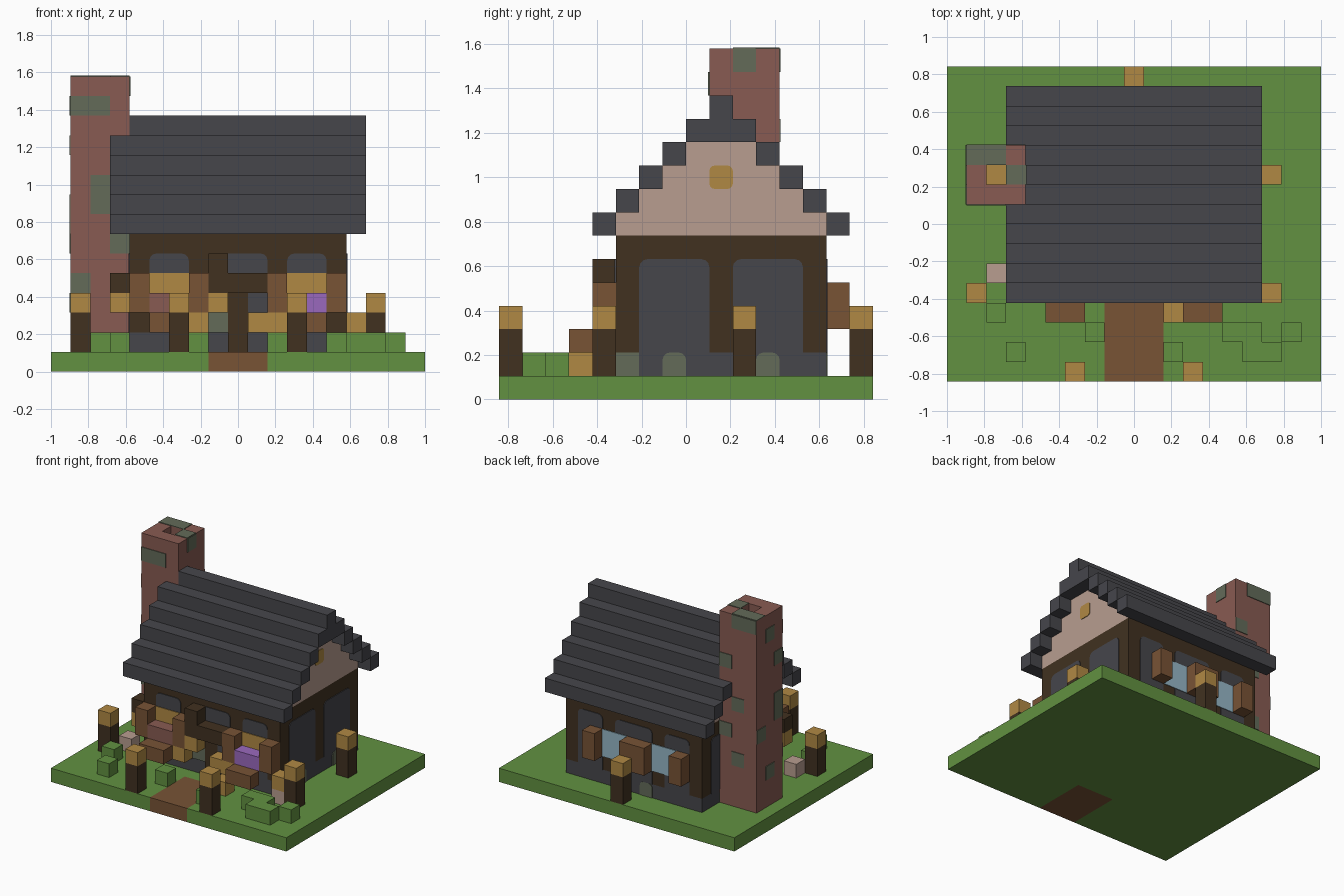
import bpy, bmesh, math
from mathutils import Vector

if "Cube" in bpy.data.objects:
    bpy.data.objects.remove(bpy.data.objects["Cube"])

U = 2 / 19  # one block
ORIGIN = Vector((-9.5, -8, 0))
T = 0.05    # plate thickness, in blocks


def material(name, rgb):
    m = bpy.data.materials.new(name)
    m.use_nodes = True
    lin = [((c / 255 + 0.055) / 1.055) ** 2.4 for c in rgb] + [1]
    m.diffuse_color = lin
    m.node_tree.nodes["Principled BSDF"].inputs["Base Color"].default_value = lin
    return m


grass = material("grass green", (98, 145, 65))
wood = material("plank brown", (120, 83, 53))
timber = material("dark timber", (65, 49, 32))
gold = material("lamp gold", (176, 137, 68))
slate = material("slate grey", (70, 70, 75))
plaster = material("pale plaster", (184, 157, 144))
brick = material("brick red", (136, 91, 82))
moss = material("moss grey", (99, 107, 89))
purple = material("flower purple", (154, 105, 190))
glass = material("pale blue glass", (150, 183, 198))


def finish(name, bm, mat):
    bmesh.ops.recalc_face_normals(bm, faces=bm.faces)
    for v in bm.verts:
        v.co = (v.co + ORIGIN) * U
    me = bpy.data.meshes.new(name)
    bm.to_mesh(me)
    bm.free()
    me.materials.append(mat)
    ob = bpy.data.objects.new(name, me)
    bpy.context.scene.collection.objects.link(ob)
    return ob


def blocks(name, mat, *parts):
    """Boxes given as block position and size, joined in one mesh."""
    bm = bmesh.new()
    for i, j, k, w, d, h in parts:
        verts = bmesh.ops.create_cube(bm, size=1)["verts"]
        for v in verts:
            v.co = Vector((i + w * (v.co.x + .5), j + d * (v.co.y + .5), k + h * (v.co.z + .5)))
    return finish(name, bm, mat)


def plate(name, mat, axis, plane, out, a, b, w, h, r_top=0, r_low=0):
    """Thin plate on a face square to an axis, with optional rounded corners."""
    pts = []
    corners = ((a, b, r_low, 180), (a + w, b, r_low, 270), (a + w, b + h, r_top, 0), (a, b + h, r_top, 90))
    for n, (x, y, r, start) in enumerate(corners):
        cx = x + r if n in (0, 3) else x - r
        cy = y + r if n < 2 else y - r
        for t in ((0, 30, 60, 90) if r else (0,)):
            q = math.radians(start + t)
            pts.append((cx + r * math.cos(q), cy + r * math.sin(q)))
    place = {"x": lambda p, s: (s, p[0], p[1]),
             "y": lambda p, s: (p[0], s, p[1]),
             "z": lambda p, s: (p[0], p[1], s)}[axis]
    bm = bmesh.new()
    face = bm.faces.new([bm.verts.new(place(p, plane)) for p in pts])
    new = bmesh.ops.extrude_face_region(bm, geom=[face])["geom"]
    shift = Vector(place((0, 0), out * T))
    for v in new:
        if isinstance(v, bmesh.types.BMVert):
            v.co += shift
    return finish(name, bm, mat)


# Lawn and path
blocks("lawn", grass, (0, 0, 0, 8, 16, 1), (11, 0, 0, 8, 16, 1), (8, 4, 0, 3, 12, 1))
blocks("path", wood, (8, 0, 0, 3, 4, 1))

# House body
blocks("stone_base", slate, (4, 5, 1, 11, 9, 1))
blocks("timber_walls", timber, (4, 5, 2, 11, 9, 5))
for side, plane, out in (("front", 5, -1), ("back", 14, 1)):
    for a, w in ((5, 2), (8, 3), (12, 2)):
        plate(side + "_wall_panel", slate, "y", plane, out, a, 2, w, 4, r_top=.35)
for side, plane, out in (("left", 15, 1), ("right", 4, -1)):
    for a in (6, 10):
        plate(side + "_wall_panel", slate, "x", plane, out, a, 2, 3, 4, r_top=.35)
    for a in (5, 7, 11):
        plate(side + "_base_moss", moss, "x", plane, out, a, 1, 1, 1, r_top=.3 if a > 5 else 0)
    plate(side + "_gable_window", gold, "x", plane, out, 9, 9, 1, 1, .22, .22)
plate("front_moss", moss, "y", 5 - T, -1, 8, 2, 1, 1)
plate("back_moss", moss, "y", 14, 1, 8, 1, 1, 1, r_top=.3)

# Stepped gable and roof
blocks("gable", plaster, *[(4, 5 + s, 7 + s, 11, 9 - 2 * s, 1) for s in range(4)])
rows = [(j, 7 + s) for s in range(5) for j in (4 + s, 14 - s)] + [(9, 11), (9, 12)]
for j, k in rows:
    start = 4 if 9 <= j <= 11 else 3  # leave room for the chimney
    blocks("roof_course", slate, (start, j, k, 16 - start, 1, 1))

# Chimney with an open flue and embers
blocks("chimney", brick, (1, 9, 1, 1, 3, 14), (3, 9, 1, 1, 3, 14),
       (2, 9, 1, 1, 1, 14), (2, 11, 1, 1, 1, 14))
blocks("embers", gold, (2, 10, 1, 1, 1, 1))
for a, b, w, h in ((1, 13, 2, 1), (2, 8, 1, 2), (3, 6, 1, 1), (1, 4, 1, 1)):
    plate("chimney_front_moss", moss, "y", 9, -1, a, b, w, h)
for a, b, w, h in ((1, 14, 2, 1), (3, 11, 1, 1), (2, 8, 1, 1), (3, 6, 1, 1), (2, 4, 1, 1)):
    plate("chimney_back_moss", moss, "y", 12, 1, a, b, w, h)
for a, b, w, h in ((10, 13, 1, 1), (9, 11, 1, 1), (9, 7, 1, 2), (11, 6, 1, 1), (10, 3, 1, 1)):
    plate("chimney_outer_moss", moss, "x", 1, -1, a, b, w, h)
plate("chimney_inner_moss", moss, "x", 4, 1, 10, 14, 1, 1)
plate("chimney_top_moss", moss, "z", 15, 1, 1, 11, 2, 1)
plate("chimney_top_moss", moss, "z", 15, 1, 3, 10, 1, 1)

# Front windows, shutters, planters and flowers
for i, colour in ((5, brick), (12, purple)):
    plate("lit_window", gold, "y", 5 - T, -1, i, 3, 2, 2)
    blocks("front_shutters", wood, (i - 1, 4, 3, 1, 1, 2), (i + 2, 4, 3, 1, 1, 2))
    blocks("planter", wood, (i, 3, 2, 2, 1, 1))
    blocks("flowers", colour, (i, 4, 3, 2, 1, 1))

# Back windows and shutters
for i in (6, 10):
    plate("back_window", glass, "y", 14 + T, 1, i, 3, 2, 2)
    blocks("back_shutters", wood, (i - 1, 14, 3, 1, 1, 2), (i + 2, 14, 3, 1, 1, 2))

# Door, awning and hanging lanterns
plate("door", timber, "y", 5 - T, -1, 9, 1, 1, 3)
blocks("awning", timber, (8, 4, 4, 3, 1, 1), (8, 4, 5, 1, 1, 1))
blocks("door_lantern", gold, (8, 4, 3, 1, 1, 1))
blocks("side_bracket", timber, (3, 5, 4, 1, 1, 1))
blocks("side_lantern", gold, (3, 5, 3, 1, 1, 1))

# Crates and mushrooms by the porch
blocks("porch_crates", gold, (10, 4, 2, 2, 1, 1), (11, 3, 1, 1, 1, 1), (7, 4, 2, 1, 1, 1))
blocks("mushroom_stem", plaster, (15, 4, 1, 1, 1, 1))
blocks("mushroom_cap", gold, (15, 4, 2, 1, 1, 1))
blocks("pale_stone", plaster, (2, 5, 1, 1, 1, 1))

# Lamp posts
for i, j in ((1, 4), (6, 0), (12, 0), (16, 4), (16, 10), (9, 15)):
    blocks("lamp_post", timber, (i, j, 1, 1, 1, 2))
    blocks("lamp", gold, (i, j, 3, 1, 1, 1))

# Bushes
for i, j in ((2, 3), (3, 1), (7, 2), (11, 1), (17, 2)):
    blocks("bush", grass, (i, j, 1, 1, 1, 1))
blocks("hedge", grass, (14, 2, 1, 2, 1, 1), (15, 1, 1, 2, 1, 1))
